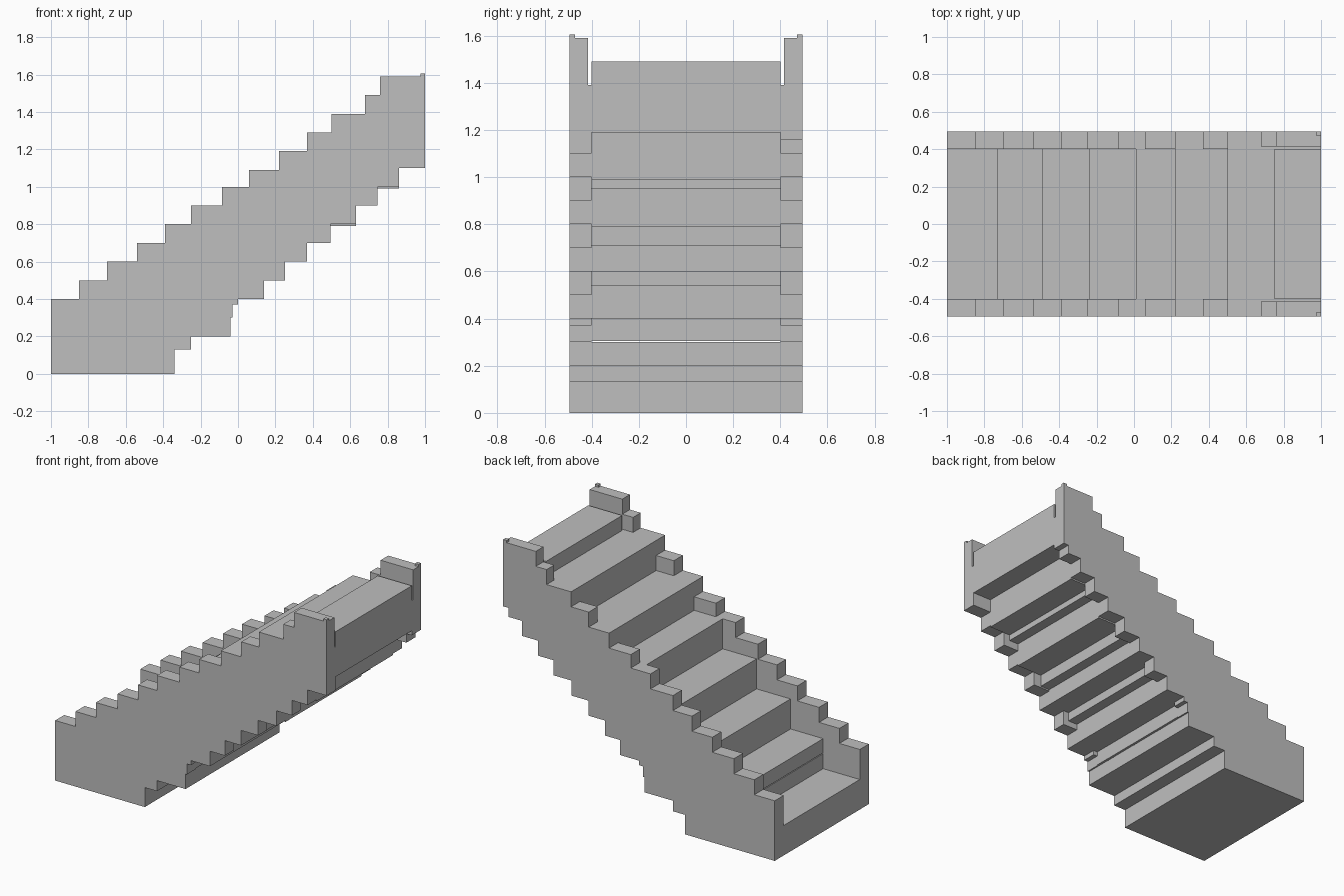
import bpy
import bmesh

cube = bpy.data.objects.get("Cube")
if cube:
    bpy.data.objects.remove(cube, do_unlink=True)

stone = bpy.data.materials.new("grey_stone")
stone.use_nodes = True
GREY = (0.52, 0.52, 0.52, 1)
stone.diffuse_color = GREY
stone.node_tree.nodes["Principled BSDF"].inputs["Base Color"].default_value = GREY

OUT, IN, THIN = 0.495, 0.4, 0.415


def prism(name, outline, y0, y1):
    """Extrude an outline in the xz plane from y0 to y1."""
    bm = bmesh.new()
    face = bm.faces.new([bm.verts.new((x, y0, z)) for x, z in outline])
    ext = bmesh.ops.extrude_face_region(bm, geom=[face])
    moved = [v for v in ext["geom"] if isinstance(v, bmesh.types.BMVert)]
    bmesh.ops.translate(bm, verts=moved, vec=(0, y1 - y0, 0))
    bmesh.ops.recalc_face_normals(bm, faces=bm.faces)
    mesh = bpy.data.meshes.new(name)
    bm.to_mesh(mesh)
    bm.free()
    mesh.materials.append(stone)
    obj = bpy.data.objects.new(name, mesh)
    bpy.context.collection.objects.link(obj)


def block(name, x0, x1, z0, z1, y0=-IN, y1=IN):
    prism(name, [(x0, z0), (x1, z0), (x1, z1), (x0, z1)], y0, y1)


def stairs(levels, start):
    """Turn (end x, height) pairs into a stepped line."""
    points, x = [], start
    for end, z in levels:
        points += [(x, z), (end, z)]
        x = end
    return points


# Stepped side walls
upper = [(-.85, .4), (-.70, .5), (-.54, .6), (-.39, .7), (-.25, .8), (-.085, .9),
         (.06, 1.0), (.22, 1.09), (.37, 1.19), (.5, 1.29), (1, 1.39)]
lower = [(-.34, 0), (-.25, .13), (-.04, .2), (-.03, .3), (0, .37), (.14, .4), (.25, .5),
         (.37, .6), (.495, .7), (.63, .8), (.745, .9), (.86, 1.0)]
for side, sign, end in (("right", -1, [(1, 1.1)]), ("left", 1, [(.96, 1.1), (1, 1.16)])):
    outline = stairs(upper, -1) + stairs(lower + end, -1)[::-1]
    prism(side + "_wall", outline, sign * IN, sign * OUT)
    # Thinner wall head and end post at the top landing
    head = [(.68, 1.39), (1, 1.39), (1, 1.59), (.76, 1.59), (.76, 1.49), (.68, 1.49)]
    prism(side + "_wall_head", head, sign * THIN, sign * OUT)
    block(side + "_end_post", .975, 1, 1.59, 1.605, sign * .47, sign * OUT)

# Base and the lower riser
base = [(-1, 0), (-.34, 0), (-.34, .13), (-.25, .13), (-.25, .2), (-.04, .2),
        (-.04, .3), (-.73, .3), (-.73, .2), (-1, .2)]
prism("base", base, -IN, IN)

# Treads: front x, back x, bottom, top
treads = [(-.73, -.25, .305, .4), (-.49, -.03, .305, .6), (-.24, .14, .4, .8),
          (.01, .37, .6, 1.0), (.22, .63, .79, 1.19), (.5, .86, .99, 1.39),
          (.75, 1, 1.19, 1.49)]
for i, tread in enumerate(treads):
    block("tread_%d" % (i + 2), *tread)

# Narrow beams beneath the treads
for i, (x, z) in enumerate([(.14, .54), (.37, .71), (.63, .95)]):
    block("beam_%d" % (i + 1), x - .02, x + .07, z, z + .1)
